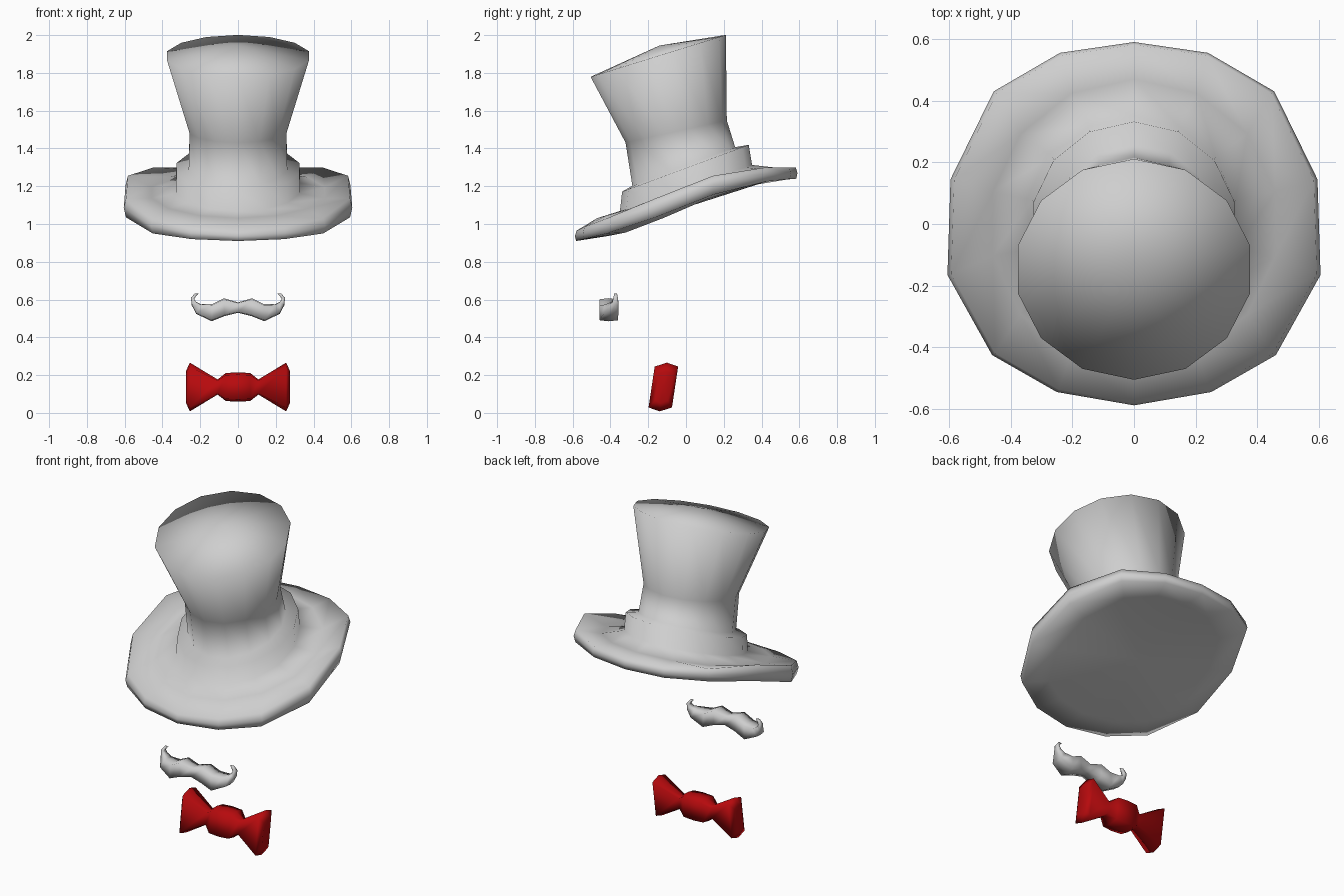
import bpy, bmesh, math

if "Cube" in bpy.data.objects:
    bpy.data.objects.remove(bpy.data.objects["Cube"])

def material(name, rgb):
    m = bpy.data.materials.new(name)
    m.diffuse_color = (*rgb, 1)
    m.use_nodes = True
    m.node_tree.nodes["Principled BSDF"].inputs["Base Color"].default_value = m.diffuse_color
    return m

GREY = material("light_grey", (0.62, 0.62, 0.62))
RED = material("deep_red", (0.47, 0.003, 0.004))
SIDES = 14

def loft(name, rings, start, end, mat):
    """Skin a stack of equal rings and close both ends with a fan to a point."""
    bm = bmesh.new()
    loops = [[bm.verts.new(p) for p in r] for r in rings]
    n = len(loops[0])
    for a, b in zip(loops, loops[1:]):
        for i in range(n):
            j = (i + 1) % n
            bm.faces.new((a[i], a[j], b[j], b[i]))
    for loop, tip in ((loops[0], start), (loops[-1], end)):
        c = bm.verts.new(tip)
        for i in range(n):
            bm.faces.new((loop[i], loop[(i + 1) % n], c))
    bmesh.ops.recalc_face_normals(bm, faces=bm.faces)
    for f in bm.faces:
        f.smooth = True
    me = bpy.data.meshes.new(name)
    bm.to_mesh(me)
    bm.free()
    me.materials.append(mat)
    ob = bpy.data.objects.new(name, me)
    bpy.context.collection.objects.link(ob)
    return ob

def tilted_ring(cy, rx, ry, z, slope):
    """Ellipse whose height rises towards the back."""
    pts = []
    for k in range(SIDES):
        a = 2 * math.pi * k / SIDES
        y = ry * math.cos(a)
        pts.append((rx * math.sin(a), cy + y, z + slope * y))
    return pts

# Brim: half outline from back to front as (x, y, lower z, upper z, underside z)
half = [(0, .59, 1.24, 1.30, 1.23), (.24, .555, 1.238, 1.30, 1.225),
        (.455, .43, 1.225, 1.30, 1.20), (.595, .145, 1.155, 1.255, 1.13),
        (.605, -.165, 1.035, 1.135, 1.03), (.46, -.425, .95, 1.03, .955),
        (.25, -.545, .92, .985, .937), (0, -.588, .91, .965, .932)]
outline = half + [(-p[0],) + p[1:] for p in half[-2:0:-1]]
belly = [(x * .75, y * .75, c) for x, y, a, b, c in outline]
under = [(x * .98, y * .99, a) for x, y, a, b, c in outline]
edge = [(x, y, (a + b) / 2) for x, y, a, b, c in outline]
rim = [(x * .98, y * .985, b) for x, y, a, b, c in outline]
trough = tilted_ring(0, .47, .47, 1.165, .285)

# Hat: brim, band and flared crown in one skin
loft("top_hat", [
    belly, under, edge, rim, trough,
    tilted_ring(0, .338, .35, 1.19, .35),
    tilted_ring(-.003, .334, .335, 1.295, .37),
    tilted_ring(-.012, .268, .272, 1.305, .375),
    tilted_ring(-.052, .262, .268, 1.49, .22),
    tilted_ring(-.147, .385, .358, 1.89, .31),
], (0, 0, 1.088), (0, -.14, 1.945), GREY)

# Moustache: half sections as (top x, top z, bottom x, bottom z, front y, back y)
sections = [(0, .585, 0, .53, -.45, -.375), (.075, .607, .07, .513, -.457, -.367),
            (.135, .577, .14, .485, -.457, -.36), (.195, .575, .222, .525, -.435, -.358),
            (.222, .588, .245, .57, -.395, -.358), (.232, .603, .249, .608, -.385, -.36),
            (.222, .618, .23, .632, -.38, -.365)]

def hair_ring(s, side):
    tx, tz, bx, bz, y0, y1 = s
    pts = []
    for v, w in ((0, 0), (.06, 1), (.94, 1), (1, 0), (.94, -1), (.06, -1)):
        pts.append((side * (tx + (bx - tx) * v), (y0 + y1) / 2 + w * (y1 - y0) / 2,
                    tz + (bz - tz) * v))
    return pts

hair = [hair_ring(s, -1) for s in sections[:0:-1]] + [hair_ring(s, 1) for s in sections]
loft("moustache", hair, (-.208, -.372, .632), (.208, -.372, .632), GREY)

# Bow tie: half sections as (x, half height, half depth), leaning slightly back
bow = [(0, .078, .06), (.065, .074, .058), (.108, .04, .033), (.255, .129, .062), (.275, .085, .034)]

def bow_ring(x, h, d):
    pts = []
    for v, w in ((1, 0), (.84, 1), (-.84, 1), (-1, 0), (-.84, -1), (.84, -1)):
        pts.append((x, -.12 + w * d + .15 * v * h, .137 + v * h))
    return pts

tie = [bow_ring(-x, h, d) for x, h, d in bow[:0:-1]] + [bow_ring(*s) for s in bow]
loft("bow_tie", tie, (-.264, -.12, .137), (.264, -.12, .137), RED)
